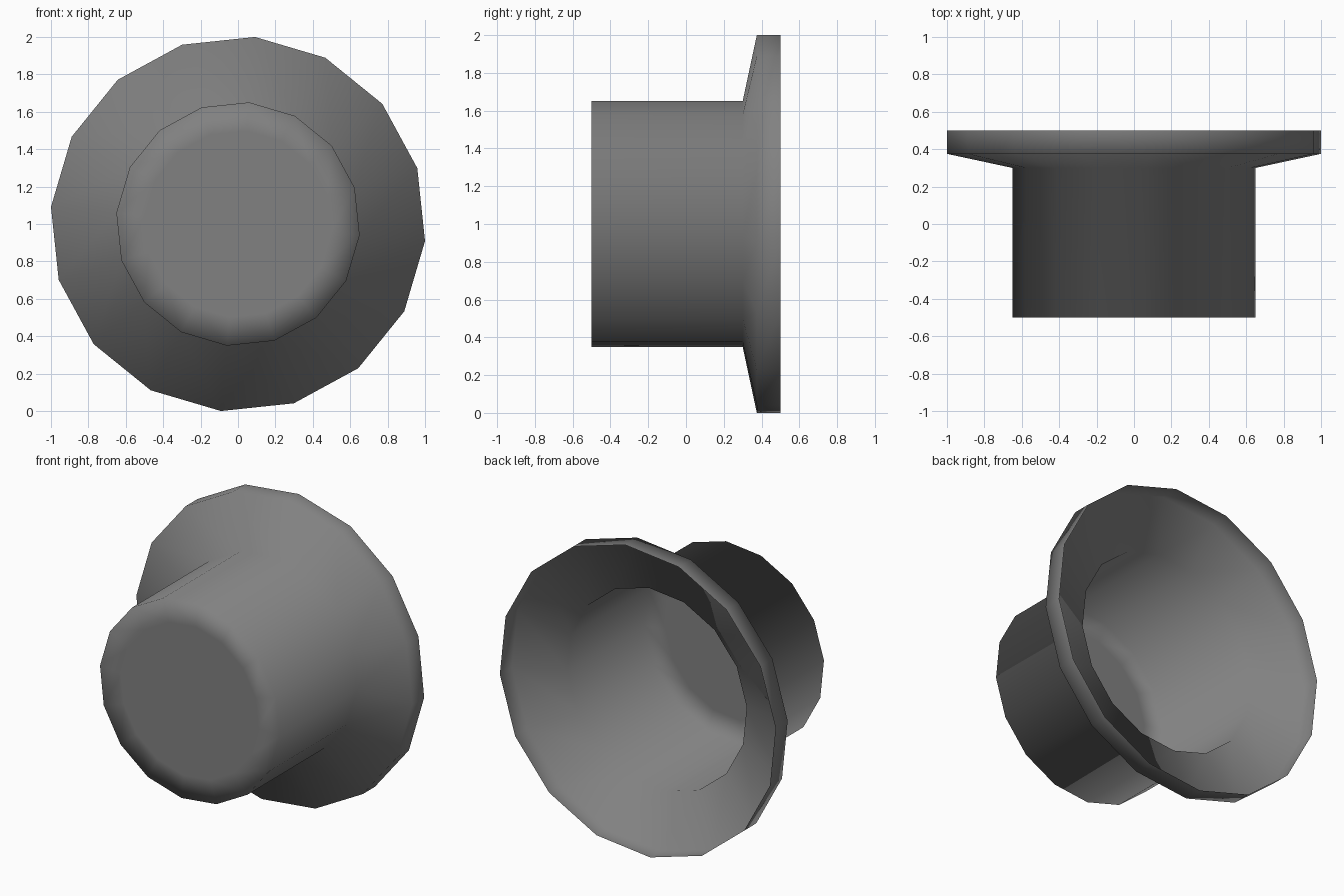
import bpy, bmesh, math

cube = bpy.data.objects.get("Cube")
if cube:
    bpy.data.objects.remove(cube, do_unlink=True)

SIDES = 16
TURN = math.radians(-5.2)

# One plain grey for the whole body
grey = bpy.data.materials.new("mid_grey")
grey.use_nodes = True
colour = (0.22, 0.22, 0.22, 1)
grey.diffuse_color = colour
grey.node_tree.nodes["Principled BSDF"].inputs["Base Color"].default_value = colour

# Profile (radius, y): cap edge, barrel front, barrel back, flare edge, rim
PROFILE = [(0.5, -0.5), (0.653, -0.5), (0.653, 0.3), (1.004, 0.375), (1.004, 0.5)]


def ring(bm, radius, y):
    """Add one 16-sided ring of vertices around the y axis."""
    verts = []
    for i in range(SIDES):
        a = TURN + i * math.tau / SIDES
        verts.append(bm.verts.new((radius * math.cos(a), y, 1 + radius * math.sin(a))))
    return verts


# Open flanged cup: closed cap at the front, hollow towards the back
bm = bmesh.new()
rings = [ring(bm, r, y) for r, y in PROFILE]
bm.faces.new(rings[0])
for a, b in zip(rings, rings[1:]):
    for i in range(SIDES):
        j = (i + 1) % SIDES
        bm.faces.new((a[i], b[i], b[j], a[j]))
for face in bm.faces:
    face.smooth = True
bmesh.ops.recalc_face_normals(bm, faces=bm.faces)

mesh = bpy.data.meshes.new("flanged_cup")
bm.to_mesh(mesh)
bm.free()
mesh.materials.append(grey)
cup = bpy.data.objects.new("flanged_cup", mesh)
bpy.context.collection.objects.link(cup)
